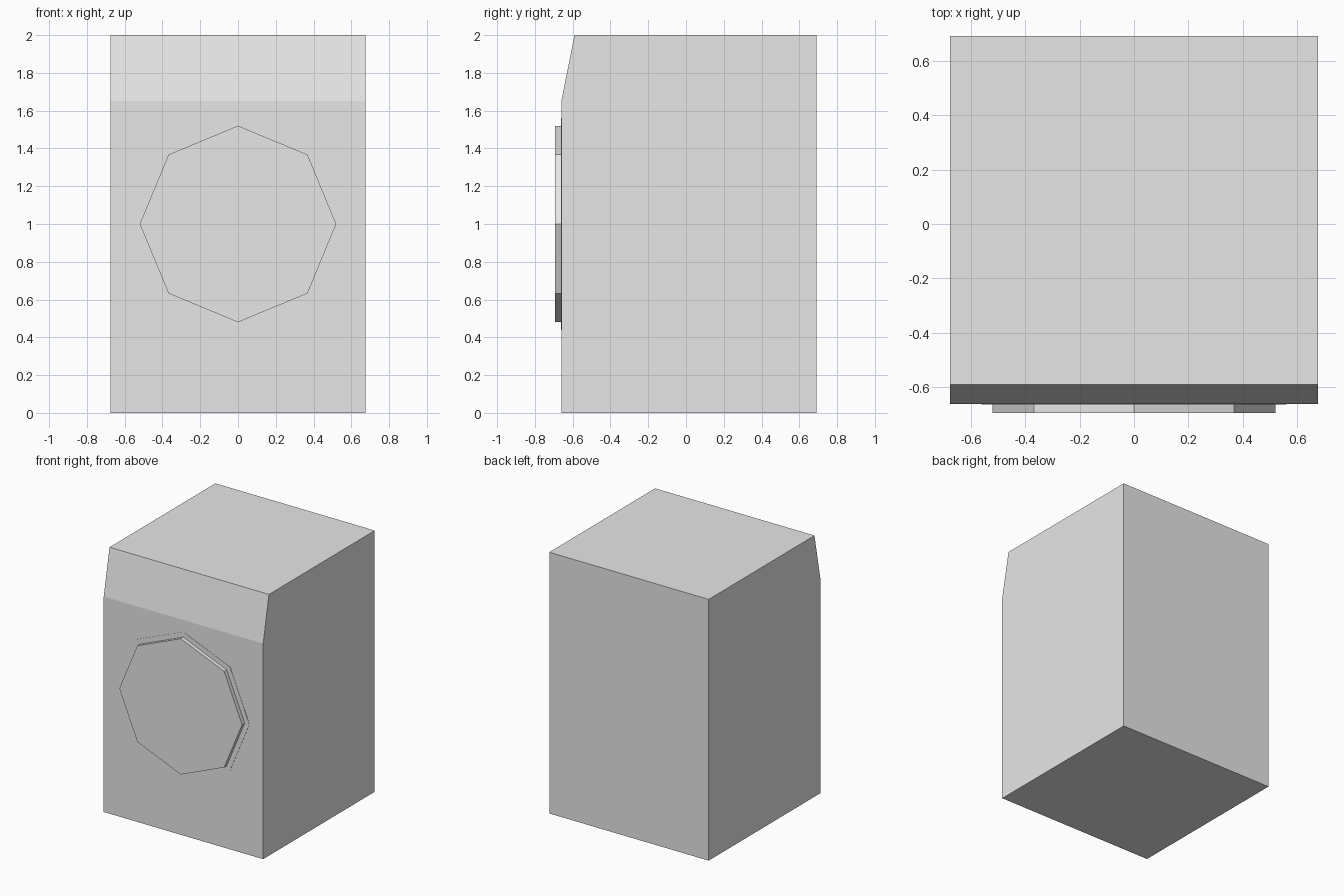
import bpy, bmesh
from math import cos, sin, pi

cube = bpy.data.objects.get("Cube")
if cube:
    bpy.data.objects.remove(cube, do_unlink=True)

grey = bpy.data.materials.new("light_grey")
grey.use_nodes = True
colour = (0.8, 0.8, 0.8, 1)
grey.diffuse_color = colour
grey.node_tree.nodes["Principled BSDF"].inputs["Base Color"].default_value = colour


def prism(name, outline, offset):
    """Extrude a flat outline along an offset into a closed solid."""
    bm = bmesh.new()
    face = bm.faces.new([bm.verts.new(p) for p in outline])
    moved = bmesh.ops.extrude_face_region(bm, geom=[face], use_keep_orig=True)
    bmesh.ops.translate(bm, vec=offset,
                        verts=[g for g in moved["geom"] if isinstance(g, bmesh.types.BMVert)])
    bmesh.ops.recalc_face_normals(bm, faces=bm.faces)
    mesh = bpy.data.meshes.new(name)
    bm.to_mesh(mesh)
    bm.free()
    mesh.materials.append(grey)
    obj = bpy.data.objects.new(name, mesh)
    bpy.context.collection.objects.link(obj)
    return obj


def octagon(radius, y):
    return [(radius * cos(i * pi / 4), y, 1 + radius * sin(i * pi / 4)) for i in range(8)]


half = 0.675
front = -0.66

# Cabinet with a sloping control panel at the top of the front
profile = [(front, 0), (0.69, 0), (0.69, 2), (-0.59, 2), (front, 1.65)]
prism("cabinet", [(-half, y, z) for y, z in profile], (2 * half, 0, 0))

# Thin surround and raised eight-sided door
prism("door_surround", octagon(0.56, front), (0, -0.002, 0))
prism("door", octagon(0.52, front), (0, -0.033, 0))
